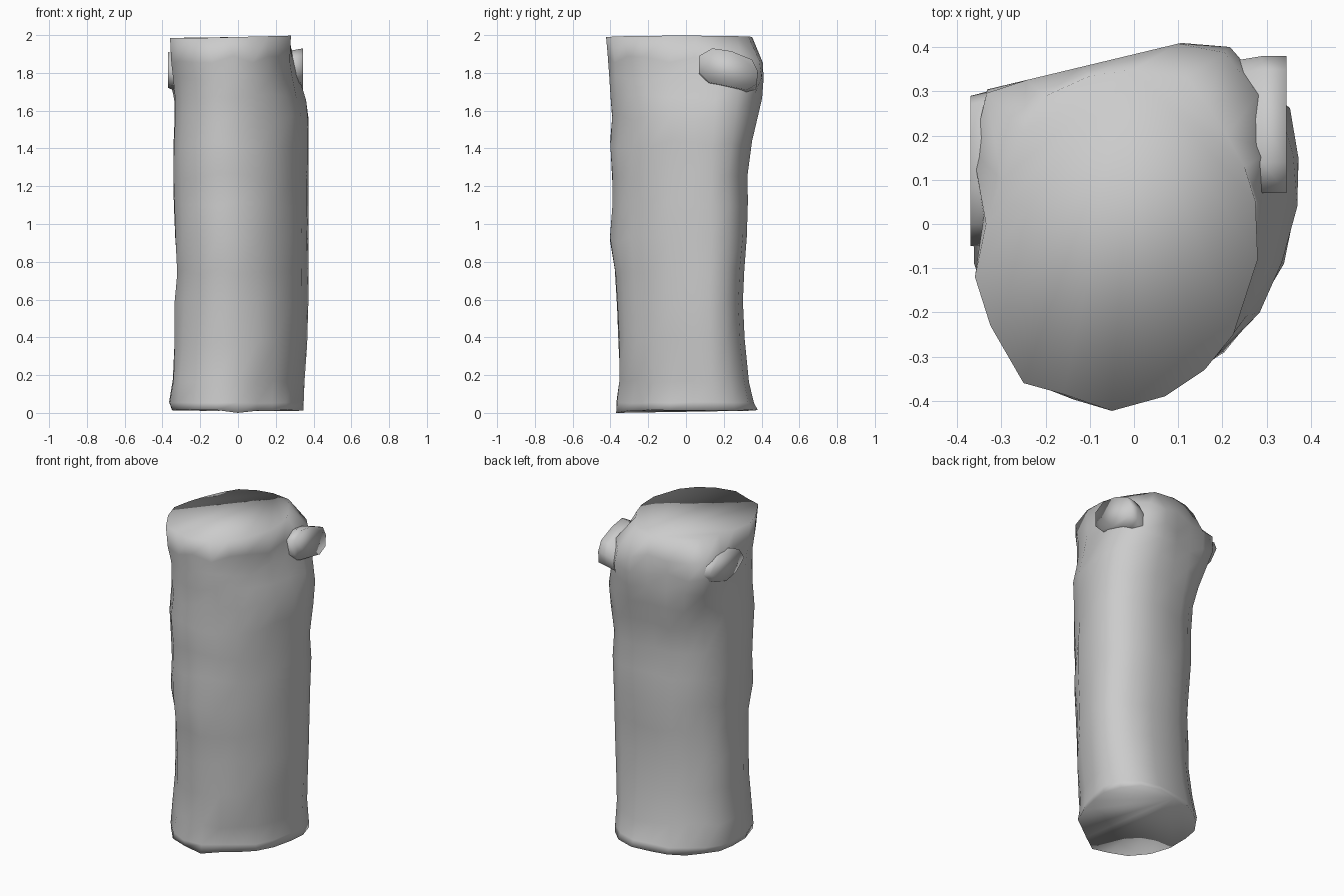
import bpy, bmesh, math, random

if "Cube" in bpy.data.objects:
    bpy.data.objects.remove(bpy.data.objects["Cube"])

random.seed(4)
N = 20


def finish(name, bm):
    bmesh.ops.recalc_face_normals(bm, faces=bm.faces)
    for f in bm.faces:
        f.smooth = True
    me = bpy.data.meshes.new(name)
    bm.to_mesh(me)
    bm.free()
    ob = bpy.data.objects.new(name, me)
    bpy.context.collection.objects.link(ob)
    return ob


def skin(bm, rings):
    """Bridge consecutive vertex rings with quads."""
    for a, b in zip(rings, rings[1:]):
        n = len(a)
        for i in range(n):
            j = (i + 1) % n
            bm.faces.new((a[i], a[j], b[j], b[i]))


def fan(bm, ring, k):
    """Close a ring with triangles spreading from vertex k."""
    r = ring[k:] + ring[:k]
    for i in range(1, len(r) - 1):
        bm.faces.new((r[0], r[i], r[i + 1]))


# trunk sections: z, left x, right x, front y, back y, back-left bulge
sections = [
    (0.01, -.35, .335, -.37, .36, -.02),
    (0.05, -.365, .33, -.365, .345, -.02),
    (0.18, -.345, .335, -.352, .315, -.04),
    (0.38, -.335, .352, -.352, .297, -.05),
    (0.58, -.33, .36, -.362, .287, -.05),
    (0.75, -.32, .36, -.372, .298, -.05),
    (0.92, -.332, .362, -.402, .312, -.05),
    (1.10, -.34, .365, -.388, .31, -.05),
    (1.25, -.34, .366, -.39, .308, -.05),
    (1.42, -.342, .368, -.40, .33, -.03),
    (1.56, -.335, .37, -.39, .36, .03),
    (1.67, -.335, .34, -.395, .38, .12),
    (1.77, -.335, .315, -.40, .42, .22),
    (1.87, -.345, .295, -.405, .405, .20),
]

# outline of the sawn top, counter-clockwise from +x
top = [(.275, .05), (.25, .13), (.21, .2), (.165, .27), (.12, .33), (0, .35),
       (-.1, .335), (-.2, .29), (-.25, .21), (-.3, .1), (-.335, 0),
       (-.36, -.12), (-.325, -.23), (-.25, -.36), (-.16, -.385), (-.05, -.423),
       (.07, -.39), (.16, -.33), (.225, -.25), (.28, -.08)]

# trunk
bm = bmesh.new()
rings = []
for k, (z, xl, xr, yf, yb, bulge) in enumerate(sections):
    ring = []
    for i in range(N):
        t = 2 * math.pi * i / N
        c, s = math.cos(t), math.sin(t)
        d = abs(math.sin(2 * t))
        # the trunk is fuller along one diagonal
        f = 1 + d * ([.18, bulge, .09, -.065][i // 5])
        if i % 5:
            f += random.uniform(-.018, .018)
        x = (xr if c > 0 else -xl) * c * f
        y = .04 + ((yb - .04) if s > 0 else (.04 - yf)) * s * f
        x = min(x, .372)
        y = min(y, .425 - .24 * abs(.17 - x))     # the back leans towards the right stub
        w = max(0, (z - 1.55) / .5) ** 1.5        # ease into the top outline
        if s < .3:
            x, y = x + (top[i][0] - x) * w, y + (top[i][1] - y) * w
        dz = random.uniform(-.02, .02) if k > 1 else random.uniform(0, .008)
        ring.append(bm.verts.new((x, y, z + dz)))
    rings.append(ring)
rings[0][15].co.z = 0
for k, i, dy in ((0, 16, .03), (1, 16, .05), (0, 17, .03), (1, 17, .03)):
    rings[k][i].co.y += dy                        # hollow between the roots
rings.append([bm.verts.new((x, y, 1.99 + .025 * min(max(x, -.2), .4))) for x, y in top])
skin(bm, rings)
fan(bm, rings[-1], 5)
fan(bm, rings[0], 5)
finish("trunk", bm)


def stub(name, outline, steps):
    """Cut branch: outline is the (y, z) end face; steps are (x, scale, y shift, z shift)."""
    bm = bmesh.new()
    cy = sum(p[0] for p in outline) / len(outline)
    cz = sum(p[1] for p in outline) / len(outline)
    rings = [[bm.verts.new((x, cy + (y - cy) * s + dy, cz + (z - cz) * s + dz))
              for y, z in outline] for x, s, dy, dz in steps]
    skin(bm, rings)
    bm.faces.new(rings[0])
    bm.faces.new(rings[-1])
    return finish(name, bm)


# sawn branch stubs near the top
stub("right_branch_stub",
     [(.07, 1.80), (.07, 1.89), (.14, 1.93), (.24, 1.915), (.35, 1.87),
      (.38, 1.81), (.375, 1.74), (.32, 1.71), (.22, 1.73), (.12, 1.75)],
     [(.345, 1, 0, 0), (.29, 1, 0, -.01), (.23, 1, -.01, -.03), (.08, .9, -.08, -.1)])
stub("left_branch_stub",
     [(-.05, 1.80), (.0, 1.87), (.08, 1.91), (.19, 1.90), (.27, 1.87),
      (.29, 1.82), (.24, 1.76), (.13, 1.72), (.03, 1.74)],
     [(-.37, 1, 0, 0), (-.30, 1.05, .01, -.02), (-.2, 1.05, -.01, -.05), (-.08, .9, -.04, -.08)])
